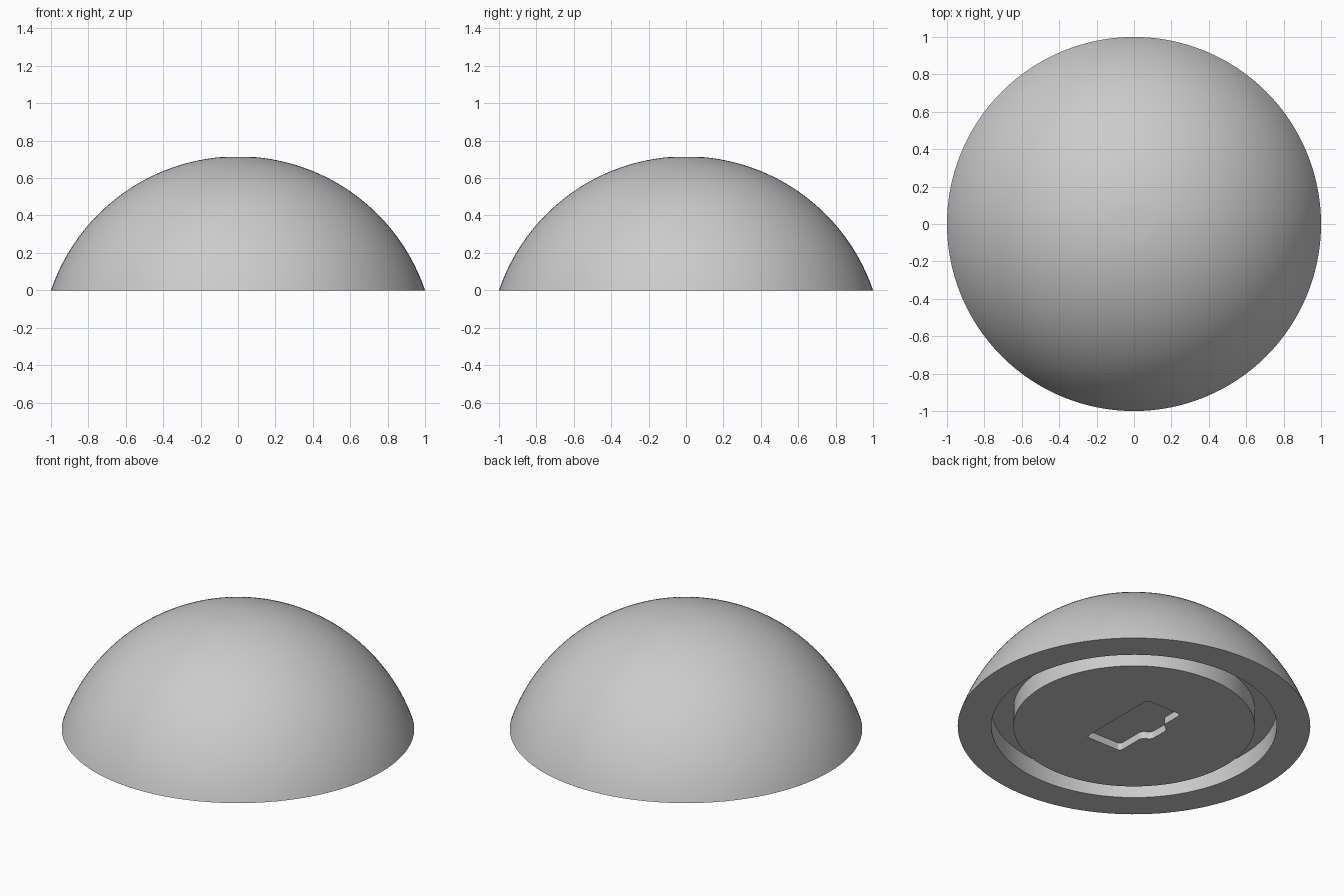
import bpy, bmesh, math
from mathutils import Vector

cube = bpy.data.objects.get("Cube")
if cube:
    bpy.data.objects.remove(cube)

grey = bpy.data.materials.new("plain_grey")
grey.use_nodes = True
colour = (0.6, 0.6, 0.6, 1)
grey.diffuse_color = colour
grey.node_tree.nodes["Principled BSDF"].inputs["Base Color"].default_value = colour


def make_object(name, bm):
    bmesh.ops.recalc_face_normals(bm, faces=bm.faces)
    mesh = bpy.data.meshes.new(name)
    bm.to_mesh(mesh)
    bm.free()
    mesh.materials.append(grey)
    obj = bpy.data.objects.new(name, mesh)
    bpy.context.collection.objects.link(obj)
    return obj


def lathe(name, profile, steps=128):
    bm = bmesh.new()
    verts = [bm.verts.new((r, 0, z)) for r, z in profile]
    edges = [bm.edges.new(pair) for pair in zip(verts, verts[1:])]
    bmesh.ops.spin(bm, geom=verts + edges, axis=(0, 0, 1), cent=(0, 0, 0),
                   angle=math.tau, steps=steps, use_duplicate=False)
    bmesh.ops.remove_doubles(bm, verts=bm.verts, dist=0.0001)
    return make_object(name, bm)


def rounded(points, radius, steps=6):
    """Round each corner of a closed outline with a short curve."""
    result = []
    for i, point in enumerate(points):
        corner = Vector(point)
        before = (Vector(points[i - 1]) - corner).normalized() * radius
        after = (Vector(points[(i + 1) % len(points)]) - corner).normalized() * radius
        for k in range(steps + 1):
            t = k / steps
            result.append(corner + before * (1 - t) ** 2 + after * t ** 2)
    return result


# Spherical cap with a small flat crown and a ring groove underneath
height, sphere_top, flat = 0.712, 0.716, 0.09
radius = (1 + sphere_top ** 2) / (2 * sphere_top)
drop = radius - sphere_top
start, end = math.asin(1 / radius), math.asin(flat / radius)
arc = []
for i in range(41):
    a = start + (end - start) * i / 40
    arc.append((radius * math.sin(a), radius * math.cos(a) - drop))
groove_outer, groove_inner, groove_depth = 0.81, 0.684, 0.115
underside = [(0, 0), (groove_inner, 0), (groove_inner, groove_depth),
             (groove_outer, groove_depth), (groove_outer, 0)]
dome = lathe("dome", underside + arc + [(0, height)])

# Shallow rounded recess with a raised tab on one side, cut into the base
outline = [(0.13, -0.265), (0.13, 0.27), (-0.12, 0.27), (-0.12, 0.115),
           (-0.172, 0.09), (-0.172, -0.05), (-0.12, -0.075), (-0.12, -0.265)]
bm = bmesh.new()
face = bm.faces.new([bm.verts.new((p.x, p.y, -0.05)) for p in rounded(outline, 0.026)])
wall = bmesh.ops.extrude_face_region(bm, geom=[face])
moved = [g for g in wall["geom"] if isinstance(g, bmesh.types.BMVert)]
bmesh.ops.translate(bm, verts=moved, vec=(0, 0, 0.095))
cutter = make_object("recess_cutter", bm)
cutter.hide_render = True

cut = dome.modifiers.new("recess", "BOOLEAN")
cut.operation = "DIFFERENCE"
cut.solver = "EXACT"
cut.object = cutter
bpy.ops.object.select_all(action="DESELECT")
dome.select_set(True)
bpy.context.view_layer.objects.active = dome
bpy.ops.object.modifier_apply(modifier=cut.name)
bpy.data.objects.remove(cutter)
bpy.ops.object.shade_smooth_by_angle(angle=math.radians(30))
